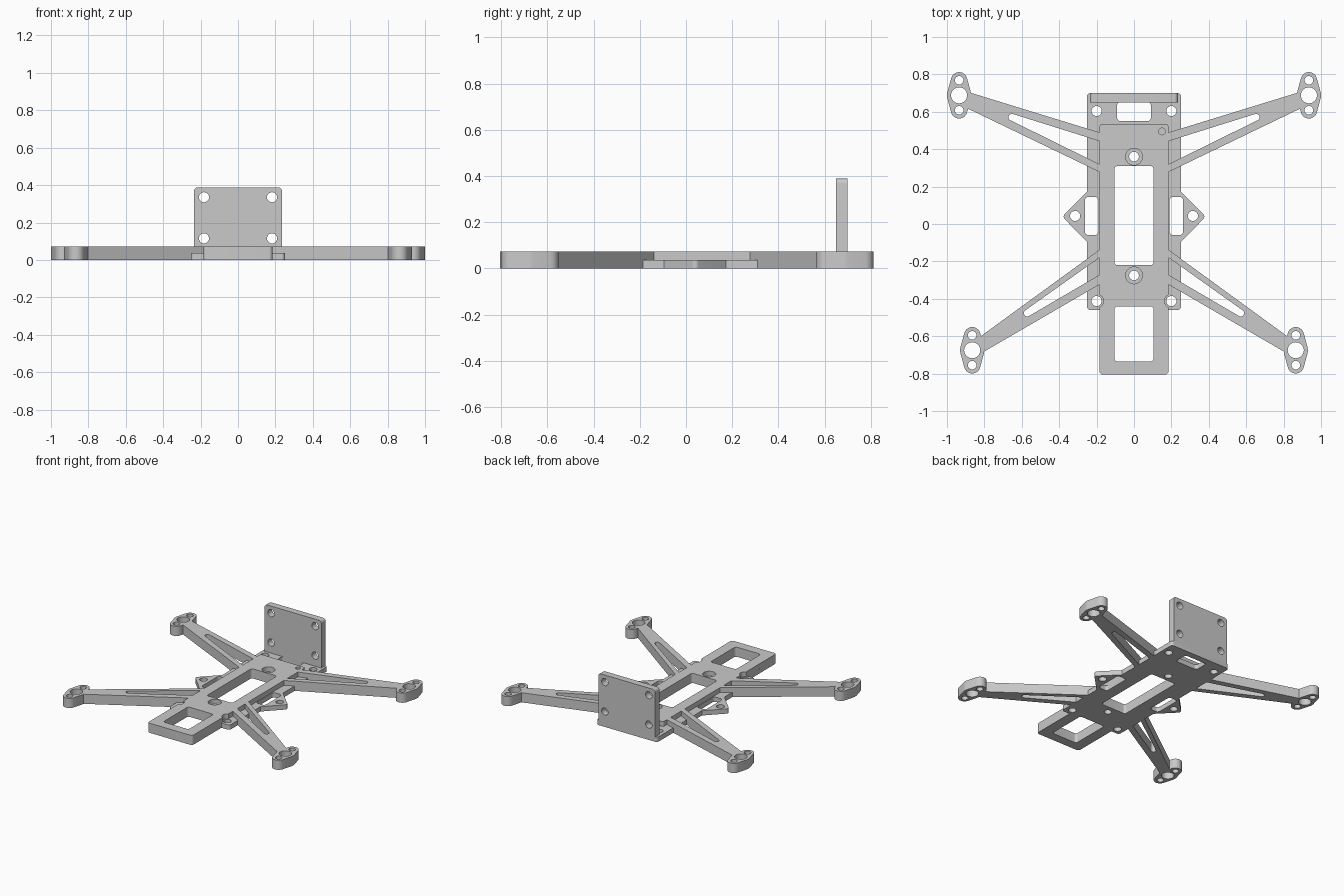
import bpy, bmesh, math
from mathutils import Vector, Matrix
from mathutils.geometry import convex_hull_2d

if "Cube" in bpy.data.objects:
    bpy.data.objects.remove(bpy.data.objects["Cube"])

GREY = (0.59, 0.59, 0.59, 1)
grey = bpy.data.materials.new("plain_grey")
grey.use_nodes = True
grey.diffuse_color = GREY
grey.node_tree.nodes["Principled BSDF"].inputs["Base Color"].default_value = GREY

MID, TOP = 0.036, 0.072      # top of the base layer, top of the frame
SPINE = 0.185                # half width of the spine


def circle(x, y, r, n=32):
    return [Vector((x + r * math.cos(a * math.tau / n), y + r * math.sin(a * math.tau / n)))
            for a in range(n)]


def rounded(corners, steps=8):
    """Polygon from (x, y) or (x, y, radius) corners."""
    out = []
    for i, c in enumerate(corners):
        p = Vector(c[:2])
        if len(c) == 2:
            out.append(p)
            continue
        r = c[2]
        u = (Vector(corners[i - 1][:2]) - p).normalized()
        v = (Vector(corners[(i + 1) % len(corners)][:2]) - p).normalized()
        half = u.angle(v) / 2
        centre = p + (u + v).normalized() * r / math.sin(half)
        start = (p + u * r / math.tan(half) - centre).normalized()
        end = (p + v * r / math.tan(half) - centre).normalized()
        out += [centre + start.slerp(end, k / steps) * r for k in range(steps + 1)]
    return out


def rect(x0, x1, y0, y1, r):
    return rounded([(x0, y0, r), (x1, y0, r), (x1, y1, r), (x0, y1, r)])


def mirror(half):
    """Close a right-hand outline with its mirror image."""
    return half + [Vector((-p.x, p.y)) for p in reversed(half)]


def slab(name, outline, holes, z0, z1, matrix=Matrix()):
    """Flat part with holes, extruded from z0 to z1."""
    bm = bmesh.new()
    for loop in [outline] + holes:
        vs = [bm.verts.new((p.x, p.y, z0)) for p in loop]
        for a, b in zip(vs, vs[1:] + vs[:1]):
            bm.edges.new((a, b))
    bmesh.ops.triangle_fill(bm, use_beauty=True, use_dissolve=False, edges=bm.edges[:])
    ext = bmesh.ops.extrude_face_region(bm, geom=bm.faces[:], use_keep_orig=True)
    top = [g for g in ext["geom"] if isinstance(g, bmesh.types.BMVert)]
    bmesh.ops.translate(bm, verts=top, vec=(0, 0, z1 - z0))
    bmesh.ops.recalc_face_normals(bm, faces=bm.faces[:])
    bm.transform(matrix)
    mesh = bpy.data.meshes.new(name)
    bm.to_mesh(mesh)
    bm.free()
    mesh.materials.append(grey)
    mesh.shade_smooth()
    mesh.set_sharp_from_angle(angle=math.radians(30))
    obj = bpy.data.objects.new(name, mesh)
    bpy.context.collection.objects.link(obj)


# Openings shared by the base and the spine
windows = [rect(-0.105, 0.105, -0.22, 0.31, 0.018), rect(-0.105, 0.105, -0.735, -0.44, 0.018)]
bolts = (0.36, -0.275)

# Base layer: front tongue, body and pointed side ears
base_half = rounded([(0, -0.805), (SPINE, -0.805, 0.02), (SPINE, -0.46), (0.252, -0.46, 0.02),
                     (0.252, -0.095), (0.384, 0.04, 0.02), (0.252, 0.173),
                     (0.252, 0.70, 0.02), (0, 0.70)])[1:-1]
base_holes = windows + [rect(-0.09, 0.09, 0.55, 0.652, 0.018)]
base_holes += [circle(0, y, 0.026) for y in bolts]
for s in (1, -1):
    base_holes += [circle(s * 0.2, 0.604, 0.027), circle(s * 0.2, -0.412, 0.027),
                   circle(s * 0.315, 0.043, 0.027)]
    x0, x1 = sorted((s * 0.19, s * 0.263))
    base_holes.append(rect(x0, x1, -0.06, 0.145, 0.02))
slab("base_plate", mirror(base_half), base_holes, 0, MID)

# Raised spine with screw-head notches on its edges
notch = []
for k in range(9):
    a = math.radians(246 - k * 16.5)
    notch.append(Vector((0.2 + 0.037 * math.cos(a), -0.412 + 0.037 * math.sin(a))))
front = rounded([(0, -0.805), (SPINE, -0.805, 0.02), (SPINE, -0.5)])[1:-1]
back = rounded([(SPINE, -0.3), (SPINE, 0.533, 0.015), (0, 0.533)])[1:-1]
spine_holes = windows + [circle(0, y, 0.045) for y in bolts] + [circle(0.15, 0.495, 0.018)]
slab("spine", mirror(front + notch + back), spine_holes, MID, TOP)

# Upright mounting plate at the back
upright = rounded([(-0.235, MID), (0.235, MID), (0.235, 0.388, 0.02), (-0.235, 0.388, 0.02)])
slab("upright_plate", upright, [circle(x, z, 0.027) for x in (-0.182, 0.182) for z in (0.115, 0.335)],
     -0.70, -0.65, Matrix.Rotation(math.pi / 2, 4, "X"))

# Forked arms (open towards the spine) and their motor mounts
arms = {
    "back": ((0.935, 0.688),
             [(0.888, 0.706), (SPINE, 0.49), (SPINE, 0.443), (0.87, 0.658, 0.018),
              (SPINE, 0.32), (SPINE, 0.278), (0.895, 0.62)]),
    "front": ((0.865, -0.675),
              [(0.833, -0.61), (SPINE, -0.138), (SPINE, -0.18), (0.909, -0.695, 0.018),
               (SPINE, -0.272), (SPINE, -0.324), (0.815, -0.69)]),
}
for end, ((cx, cy), corners) in arms.items():
    for side, s in (("left", 1), ("right", -1)):
        slab(f"{side}_{end}_arm", rounded([(s * c[0], *c[1:]) for c in corners]), [], 0, TOP)
        x = s * cx
        pts = circle(x, cy, 0.065) + circle(x, cy + 0.08, 0.044) + circle(x, cy - 0.08, 0.044)
        pad = [pts[i] for i in convex_hull_2d(pts)]
        holes = [circle(x, cy, 0.043), circle(x, cy + 0.08, 0.023), circle(x, cy - 0.08, 0.023)]
        slab(f"{side}_{end}_motor_mount", pad, holes, 0, TOP)
